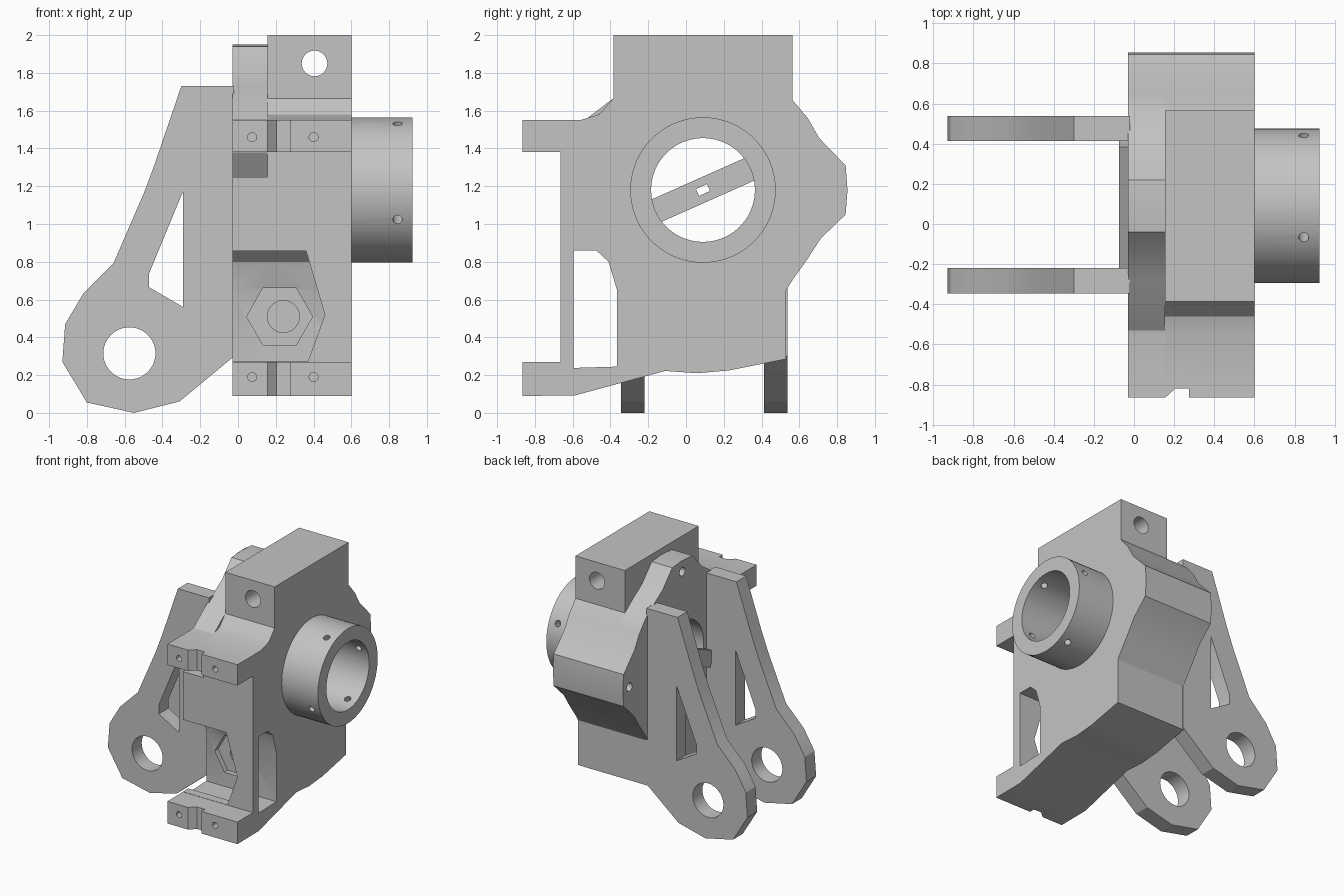
import bpy, bmesh, math
from mathutils import Matrix, Vector

cube = bpy.data.objects.get("Cube")
if cube:
    bpy.data.objects.remove(cube, do_unlink=True)

grey = bpy.data.materials.new("metal_grey")
grey.use_nodes = True
colour = (0.55, 0.55, 0.55, 1)
grey.diffuse_color = colour
grey.node_tree.nodes["Principled BSDF"].inputs["Base Color"].default_value = colour

CY, CZ = 0.09, 1.18          # bore axis
TILT = math.radians(24)      # tilt of the cross bar and collar holes
LEFT, SEAM, RIGHT = -0.03, 0.155, 0.6


def finish(name, bm):
    bmesh.ops.recalc_face_normals(bm, faces=bm.faces)
    mesh = bpy.data.meshes.new(name)
    bm.to_mesh(mesh)
    bm.free()
    mesh.materials.append(grey)
    ob = bpy.data.objects.new(name, mesh)
    bpy.context.collection.objects.link(ob)
    return ob


def prism(name, pts, axis, a, b):
    """Extrude a 2D profile along an axis from a to b."""
    place = {"x": lambda u, v, w: (w, u, v),
             "y": lambda u, v, w: (u, w, v),
             "z": lambda u, v, w: (u, v, w)}[axis]
    bm = bmesh.new()
    face = bm.faces.new([bm.verts.new(place(u, v, a)) for u, v in pts])
    ext = bmesh.ops.extrude_face_region(bm, geom=[face])
    verts = [g for g in ext["geom"] if isinstance(g, bmesh.types.BMVert)]
    bmesh.ops.translate(bm, verts=verts, vec=Vector(place(0, 0, b - a)))
    return finish(name, bm)


def circle(u, v, r, n=48, start=0.0):
    return [(u + r * math.cos(start + math.tau * i / n),
             v + r * math.sin(start + math.tau * i / n)) for i in range(n)]


def rod(name, r, start, end):
    start, end = Vector(start), Vector(end)
    d = end - start
    mat = Matrix.Translation((start + end) / 2) @ d.to_track_quat("Z", "Y").to_matrix().to_4x4()
    bm = bmesh.new()
    bmesh.ops.create_cone(bm, cap_ends=True, segments=16, radius1=r, radius2=r,
                          depth=d.length, matrix=mat)
    return finish(name, bm)


def activate(ob):
    bpy.ops.object.select_all(action="DESELECT")
    ob.select_set(True)
    bpy.context.view_layer.objects.active = ob


def cut(targets, cutter):
    cutter.hide_render = True
    for ob in targets:
        mod = ob.modifiers.new("cut", "BOOLEAN")
        mod.operation, mod.solver, mod.object = "DIFFERENCE", "EXACT", cutter
        activate(ob)
        bpy.ops.object.modifier_apply(modifier=mod.name)
    bpy.data.objects.remove(cutter, do_unlink=True)


# Housing: shared side outline, with a block top on one half and a lobe on the other
back = [(0.645, 1.56), (0.705, 1.455), (0.845, 1.31), (0.855, 1.18), (0.845, 1.05),
        (0.715, 0.925), (0.64, 0.81), (0.565, 0.705), (0.53, 0.65), (0.53, 0.285)]
under = [(0.23, 0.225), (0.06, 0.21), (-0.11, 0.222), (-0.59, 0.092), (-0.865, 0.09)]
front = [(-0.865, 0.27), (-0.665, 0.27), (-0.665, 1.38), (-0.865, 1.38), (-0.865, 1.55)]
block_top = [(-0.56, 1.55), (-0.46, 1.58), (-0.385, 1.665), (-0.385, 2.0),
             (0.565, 2.0), (0.565, 1.655)]
lobe_half = [(0.46, 1.55 + 0.18), (0.34, 1.81), (0.22, 1.94)]
lobe_top = ([(-0.56, 1.55), (-0.53, 1.555), (-0.385, 1.665)]
            + [(2 * CY - y, z) for y, z in lobe_half]
            + [(CY, 1.95)] + lobe_half[::-1] + [(0.565, 1.655)])
block = prism("housing_block", back + under + front + block_top, "x", SEAM, RIGHT)
flange = prism("housing_flange", back + under + front + lobe_top, "x", LEFT, SEAM)
housing = [block, flange]

# Main bore
cut(housing, prism("bore_cutter", circle(CY, CZ, 0.275), "x", -0.2, 0.8))

# Side window and the opening in the front wall
window = [(-0.595, 0.86), (-0.475, 0.86), (-0.41, 0.80), (-0.365, 0.65),
          (-0.365, 0.245), (-0.595, 0.238)]
cut(housing, prism("window_cutter", window, "x", -0.2, 0.8))
opening = [(-0.1, 0.858), (0.36, 0.858), (0.46, 0.52), (0.37, 0.272), (-0.1, 0.272)]
cut(housing, prism("opening_cutter", opening, "y", -0.8, -0.58))

# Hexagonal pocket with a deeper round seat
cut(housing, prism("hex_cutter", circle(0.22, 0.51, 0.175, 6), "y", -0.5, -0.32))
cut(housing, prism("seat_cutter", circle(0.24, 0.51, 0.085, 24), "y", -0.5, -0.25))

# Undercut below the upper front bracket
undercut = [(-0.7, 1.25), (-0.58, 1.25), (-0.665, 1.379), (-0.7, 1.379)]
cut([flange], prism("undercut_cutter", undercut, "x", -0.1, SEAM + 0.01))

# Notch and screw holes in the front brackets
notch = [(0.145, -0.9), (0.155, -0.865), (0.205, -0.82), (0.275, -0.82), (0.275, -0.9)]
cut(housing, prism("notch_cutter", notch, "z", 0, 1.7))
for z in (0.19, 1.46):
    for x, part in ((0.075, flange), (0.4, block)):
        cut([part], rod("screw_cutter", 0.024, (x, -0.95, z), (x, -0.7, z)))

# Cross hole in the top block
cut([block], prism("top_hole_cutter", circle(0.405, 1.85, 0.068, 32), "y", -1, 1))

# Bolt holes in the flange lobes
for dy, dz in ((0, 1), (1, 0)):
    y, z = CY + 0.68 * dy, CZ + 0.68 * dz
    cut([flange], rod("lobe_cutter", 0.035, (-0.1, y, z), (0.12, y, z)))

# Collar with four radial set-screw holes
collar = prism("collar", circle(CY, CZ, 0.385, 64), "x", RIGHT - 0.002, 0.925)
cut([collar], prism("collar_bore_cutter", circle(CY, CZ, 0.275), "x", 0.4, 1.2))
for k in range(4):
    a = TILT + k * math.pi / 2
    c, s = math.cos(a), math.sin(a)
    cut([collar], rod("set_screw_cutter", 0.025, (0.845, CY + 0.2 * c, CZ + 0.2 * s),
                      (0.845, CY + 0.5 * c, CZ + 0.5 * s)))


# Tilted bar across the bore, with a slot
def tilted_rect(w, h):
    c, s = math.cos(TILT), math.sin(TILT)
    return [(CY + u * c - v * s, CZ + u * s + v * c)
            for u, v in ((-w, -h), (w, -h), (w, h), (-w, h))]


bar = prism("cross_bar", tilted_rect(0.35, 0.065), "x", -0.075, LEFT)
cut([bar], prism("slot_cutter", tilted_rect(0.032, 0.02), "x", -0.2, 0.1))

# Pair of swing arms
arm = [(-0.02, 1.73), (-0.3, 1.73), (-0.44, 1.32), (-0.5, 1.16), (-0.66, 0.79),
       (-0.82, 0.63), (-0.915, 0.47), (-0.93, 0.27), (-0.8, 0.055), (-0.55, 0.0),
       (-0.31, 0.06), (-0.02, 0.3)]
gap = [(-0.29, 1.175), (-0.47, 0.74), (-0.47, 0.665), (-0.29, 0.56)]
parts = [block, flange, collar, bar]
for name, y in (("front_arm", -0.345), ("back_arm", 0.413)):
    ob = prism(name, arm, "y", y, y + 0.125)
    cut([ob], prism("arm_hole_cutter", circle(-0.575, 0.315, 0.138), "y", -1, 1))
    cut([ob], prism("arm_gap_cutter", gap, "y", -1, 1))
    parts.append(ob)

# Smooth the round surfaces only
for ob in parts:
    activate(ob)
    bpy.ops.object.shade_smooth_by_angle(angle=math.radians(23))
